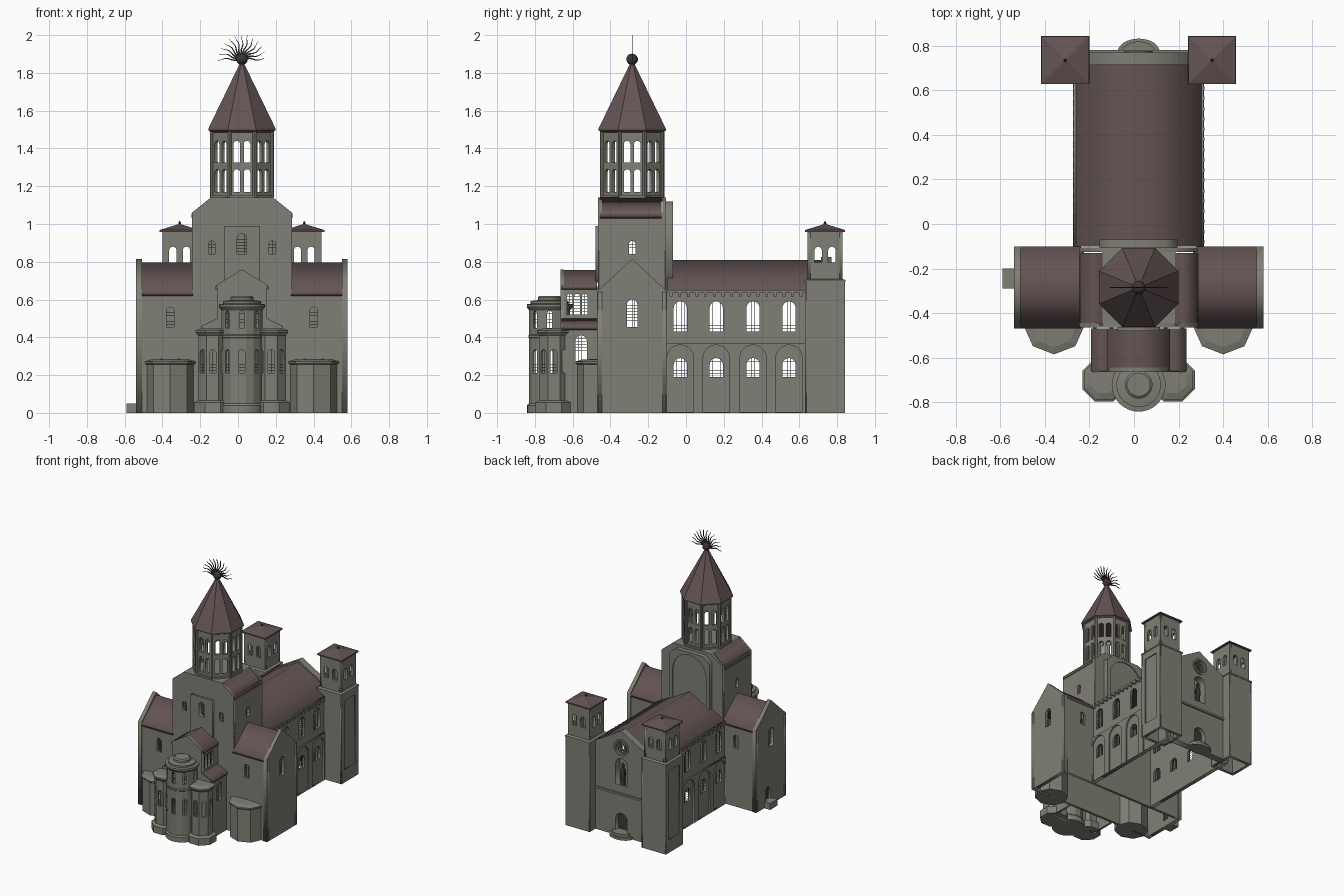
import bpy, bmesh, math
from mathutils import Matrix, Vector

if "Cube" in bpy.data.objects:
    bpy.data.objects.remove(bpy.data.objects["Cube"])

def material(name, rgb):
    m = bpy.data.materials.new(name)
    m.diffuse_color = (*rgb, 1)
    m.use_nodes = True
    m.node_tree.nodes["Principled BSDF"].inputs["Base Color"].default_value = m.diffuse_color
    return m

STONE = material("grey stone", (0.215, 0.213, 0.18))
ROOF = material("brown roof tile", (0.128, 0.088, 0.088))
DARK = material("dark metal", (0.045, 0.037, 0.035))
C, YC = 0.021, -0.285          # church axis, crossing centre

def add(name, mesh, mat):
    mesh.materials.clear()
    mesh.materials.append(mat)
    o = bpy.data.objects.new(name, mesh)
    bpy.context.collection.objects.link(o)
    return o

def box(name, x0, x1, y0, y1, z0, z1, mat=STONE):
    bm = bmesh.new()
    m = Matrix.Translation(((x0+x1)/2, (y0+y1)/2, (z0+z1)/2)) @ Matrix.Diagonal((x1-x0, y1-y0, z1-z0, 1))
    bmesh.ops.create_cube(bm, size=1, matrix=m)
    me = bpy.data.meshes.new(name)
    bm.to_mesh(me)
    return add(name, me, mat)

def lathe(name, at, prof, n=16, rot=0.0, sy=1.0, mat=STONE):
    """Stack of n-sided rings (radius, z) around a vertical axis."""
    bm = bmesh.new()
    rings = []
    for r, z in prof:
        rings.append([bm.verts.new((at[0] + r*math.cos(rot + i*math.tau/n),
                                    at[1] + sy*r*math.sin(rot + i*math.tau/n), z)) for i in range(n)])
    for a, b in zip(rings, rings[1:]):
        for i in range(n):
            bm.faces.new((a[i], a[(i+1) % n], b[(i+1) % n], b[i]))
    bm.faces.new(rings[0])
    bm.faces.new(rings[-1])
    bmesh.ops.recalc_face_normals(bm, faces=bm.faces)
    me = bpy.data.meshes.new(name)
    bm.to_mesh(me)
    return add(name, me, mat)

def arch(c, z0, z1, w, n=10):
    r = w/2
    return [(c-r, z0), (c+r, z0)] + [(c + r*math.cos(i*math.pi/n), z1-r + r*math.sin(i*math.pi/n)) for i in range(n+1)]

def circle(c, z, r, n=24):
    return [(c + r*math.cos(i*math.tau/n), z + r*math.sin(i*math.tau/n)) for i in range(n)]

def rect(a, b, z0, z1):
    return [(a, z0), (b, z0), (b, z1), (a, z1)]

def chevron(c, h, z0, z1, t=0.02):
    return [(c-h, z0), (c, z1), (c+h, z0), (c+h, z0-t), (c, z1-t), (c-h, z0-t)]

def gable(c, h, z0, z1):
    return [(c-h, 0), (c+h, 0), (c+h, z0), (c, z1), (c-h, z0)]

def panel(name, outline, holes=(), at=(0, 0, 0), ang=0.0, thick=0.02, mat=STONE, grille=False):
    """Upright slab with holes; ang 0 faces front, 90 faces right. Arch holes are (centre, z0, z1, width)."""
    a = math.radians(ang)
    n = Vector((math.sin(a), -math.cos(a), 0))
    o = Vector(at) - n*thick/2
    M = Matrix(((math.cos(a), 0, n.x, o.x), (math.sin(a), 0, n.y, o.y), (0, 1, 0, o.z), (0, 0, 0, 1)))
    cu = bpy.data.curves.new(name, 'CURVE')
    cu.dimensions, cu.fill_mode, cu.extrude = '2D', 'BOTH', thick/2
    for pts in [outline] + [arch(*h) if isinstance(h[0], (int, float)) else h for h in holes]:
        s = cu.splines.new('POLY')
        s.points.add(len(pts)-1)
        for p, q in zip(s.points, pts):
            p.co = (q[0], q[1], 0, 1)
        s.use_cyclic_u = True
    tmp = bpy.data.objects.new(name, cu)
    bpy.context.collection.objects.link(tmp)
    dg = bpy.context.evaluated_depsgraph_get()
    me = bpy.data.meshes.new_from_object(tmp.evaluated_get(dg))
    bpy.data.objects.remove(tmp)
    me.transform(M)
    add(name, me, mat)
    if grille:
        bm = bmesh.new()
        def bar(u, v, du, dv):
            bmesh.ops.create_cube(bm, size=1, matrix=M @ Matrix.Translation((u, v, 0)) @ Matrix.Diagonal((du, dv, 0.002, 1)))
        for c, z0, z1, w in holes:
            r = w/2
            k = max(2, round(w/0.014))
            for i in range(1, k):
                d = -r + w*i/k
                top = z1 - r + math.sqrt(r*r - d*d)
                bar(c+d, (z0+top)/2, 0.0015, top-z0)
            m = round((z1-z0)/0.016)
            for i in range(1, m):
                v = z0 + (z1-z0)*i/m
                e = max(0, v-(z1-r))
                bar(c, v, 2*math.sqrt(r*r-e*e), 0.0015)
        gm = bpy.data.meshes.new(name + " grille")
        bm.to_mesh(gm)
        add(name + " grille", gm, DARK)

def ring_walls(name, at, apothem, n, z0, z1, holes, every=1, thick=0.012, grille=True):
    h = apothem*math.tan(math.pi/n)
    for i in range(n):
        t = i*360/n
        p = (at[0] + apothem*math.sin(math.radians(t)), at[1] - apothem*math.cos(math.radians(t)), 0)
        hs = holes if i % every == 0 else ()
        panel(name, rect(-h, h, z0, z1), hs, p, t, thick, grille=grille and bool(hs))

# --- transept and crossing ---
front = [(-.56, 0), (.56, 0), (.56, .64), (.265, .64), (.265, 1.06), (.165, 1.14),
         (-.165, 1.14), (-.265, 1.06), (-.265, .64), (-.56, .64)]
side_w = [(s*.38, .455, .56, .04) for s in (-1, 1)]
panel("crossing front wall", front, side_w + [(s*.16, .84, .91, .035) for s in (-1, 1)] + [(0, .84, .95, .05)],
      (C, -.465, 0), 0, .02, grille=True)
panel("crossing back wall", front, side_w, (C, -.105, 0), 180, .02, grille=True)
panel("crossing front projection", rect(-.095, .095, .69, .99), [(0, .84, .95, .05)], (C, -.48, 0), 0, .016)
bw = [(-.175, .6), (.175, .6), (.175, 1.07), (.12, 1.12), (-.12, 1.12), (-.175, 1.07)]
panel("crossing back gable", bw, (), (C, -.078, 0), 180, .03)
panel("crossing back arch frame", bw, [(0, .62, 1.1, .29)], (C, -.07, 0), 180, .01)
box("crossing top slab", C-.165, C+.165, -.465, -.11, 1.12, 1.14)
for s in (-1, 1):
    x = lambda d: C + s*d
    win = (s*YC, .455, .6, .055)
    hs = [win] + ([(.245, .05, .15, .05)] if s < 0 else [])
    panel("transept gable", gable(s*YC, .185, .645, .815), hs, (x(.56), 0, 0), s*90, .03, grille=True)
    panel("transept roof", chevron(s*YC, .184, .64, .795), (), (x(.53), 0, 0), s*90, .27, ROOF)
    panel("crossing side wall", rect(*sorted((s*-.46, s*-.11)), .6, 1.06), [(s*YC, .84, .91, .035)],
          (x(.265), 0, 0), s*90, .02, grille=True)
    panel("crossing side roof", [(s*.268, 1.055), (s*.163, 1.142), (s*.163, 1.12), (s*.268, 1.03)], (),
          (C, -.455, 0), 0, .325, ROOF)
    # polygonal transept chapels
    lathe("transept chapel", (x(.38), -.46), [(.126, 0), (.126, .255), (.135, .262), (.135, .272), (.1, .282), (0.01, .286)],
          8, 0, .93)
box("side door step", -.59, -.535, -.29, -.2, 0, .05)
box("side door leaf", -.525, -.515, -.28, -.21, .04, .16, DARK)

# --- octagonal lantern, spire and sunburst ---
ring_walls("lantern wall", (C, YC), .16, 8, 1.14, 1.5,
           [(u, a, b, .034) for u in (-.027, .027) for a, b in ((1.17, 1.29), (1.325, 1.44))], 1, .02, False)
R8, T8 = 1/math.cos(math.pi/8), math.pi/8
for i in range(8):
    t = T8 + i*math.pi/4
    lathe("lantern column", (C + .172*math.cos(t), YC + .172*math.sin(t)), [(.011, 1.14), (.011, 1.49)], 8)
lathe("lantern base", (C, YC), [(.168*R8, 1.135), (.168*R8, 1.152)], 8, T8)
lathe("spire roof", (C, YC), [(.16*R8, 1.485), (.178*R8, 1.495), (.178*R8, 1.505), (.012, 1.85)], 8, T8, 1, ROOF)
lathe("spire ball", (C, YC), [(.03*math.sin(i*math.pi/10) + .0005, 1.872 - .03*math.cos(i*math.pi/10)) for i in range(11)],
      16, 0, 1, DARK)
for k in range(13):
    t = k*math.pi/12
    left, right = [], []
    for i in range(11):
        q = i/10
        r, off, w = .02 + .108*q, .005*math.sin(math.tau*q*1.3), .0045*(1-q) + .0006
        for lst, d in ((left, off+w), (right, off-w)):
            lst.append((r*math.cos(t) - d*math.sin(t), r*math.sin(t) + d*math.cos(t)))
    panel("sunburst ray", right + left[::-1], (), (C, YC-.002, 1.872), 0, .005, DARK)

# --- nave ---
bays = (-.03, .16, .355, .545)
panel("nave roof", chevron(0, .282, .655, .81), (), (C, -.1, 0), 0, .82, ROOF)
for s in (-1, 1):
    span = sorted((s*-.1, s*.74))
    hs = [(s*y, a, b, .07) for y in bays for a, b in ((.19, .29), (.43, .59))]
    panel("nave wall", rect(*span, 0, .65), hs, (C + s*.283, 0, 0), s*90, .02, grille=True)
    panel("nave blind arcade", rect(*span, 0, .37), [(s*y, .004, .36, .14) for y in bays], (C + s*.294, 0, 0), s*90, .012)
    panel("nave cornice", rect(*span, .635, .65), (), (C + s*.292, 0, 0), s*90, .012)
    for i in range(16):
        y = -.08 + i*.046
        box("nave corbel", *sorted((C + s*.28, C + s*.296)), y-.008, y+.008, .615, .65)

# --- entrance facade ---
panel("facade", gable(0, .277, .665, .825), [(0, .4, .61, .1), (0, .04, .18, .1), circle(0, .695, .055)],
      (C, .77, 0), 180, .055)
box("facade niche back", C-.08, C+.08, .7, .716, .38, .64)
box("door leaf", C-.07, C+.07, .72, .735, .03, .2, DARK)
box("facade ledge", C-.23, C+.23, .765, .782, .325, .34)
lathe("niche figure", (C, .75), [(.022, .4), (.018, .44), (.024, .5), (.01, .535), (.014, .55), (.003, .57)], 10, 0, .7, DARK)
panel("rose window ring", circle(0, .695, .063), [circle(0, .695, .05)], (C, .778, 0), 180, .02)
panel("rose window tracery", circle(0, .695, .053),
      [circle(.034*math.cos(i*math.pi/4), .695 + .034*math.sin(i*math.pi/4), .011, 12) for i in range(8)]
      + [circle(0, .695, .016, 12)], (C, .76, 0), 180, .01)
lathe("entrance steps", (C, .77), [(.095, 0), (.095, .02), (.075, .02), (.075, .04)], 32, 0, .66)

# --- facade towers ---
for s in (-1, 1):
    tx, ty = C + s*.33, .736
    for a in (0, 90, 180, 270):
        n = (math.sin(math.radians(a)), -math.cos(math.radians(a)))
        p = lambda d: (tx + d*n[0], ty + d*n[1], 0)
        outer = a == (90 if s > 0 else 270)
        panel("tower shaft", rect(-.1, .1, 0, .7), (), p(.098), a, .015)
        panel("tower facing", rect(-.105, .105, 0, .7), [rect(-.065, .065, .1, .64)] if outer else (), p(.105), a, .008)
        panel("tower belfry", rect(-.092, .092, .7, .965), [(u, .795, .88, .038) for u in (-.036, .036)], p(.092), a, .016)
    r2, q = math.sqrt(2), math.pi/4
    lathe("tower cornice", (tx, ty), [(.108*r2, .692), (.108*r2, .703), (.092*r2, .71)], 4, q)
    lathe("tower roof", (tx, ty), [(.106*r2, .958), (.106*r2, .968), (.004, 1.0)], 4, q, 1, ROOF)
    lathe("tower finial", (tx, ty), [(.007, .985), (.007, 1.005), (.002, 1.015)], 8, 0, 1, DARK)

# --- choir ---
panel("choir end wall", [(-.21, 0), (.21, 0), (.21, .46), (.13, .5), (.13, .68), (0, .76), (-.13, .68), (-.13, .5), (-.21, .46)],
      (), (C, -.665, 0), 0, .02)
panel("choir roof", chevron(0, .14, .672, .757), (), (C, -.66, 0), 0, .19, ROOF)
for s in (-1, 1):
    span = sorted((s*-.655, s*-.46))
    panel("choir clerestory", rect(*span, .44, .67), [(s*y, .52, .63, .03) for y in (-.616, -.577, -.536)],
          (C + s*.13, 0, 0), s*90, .016, grille=True)
    panel("choir aisle wall", rect(*span, 0, .46), [(s*-.555, .27, .41, .06)], (C + s*.205, 0, 0), s*90, .016, grille=True)
    panel("choir aisle roof", [(s*.215, .46), (s*.125, .503), (s*.125, .485), (s*.215, .44)], (), (C, -.66, 0), 0, .19, ROOF)
    # side apses
    at = (C + s*.155, -.7)
    ring_walls("side apse wall", at, .077, 8, .03, .43, [(0, .21, .335, .034)])
    lathe("side apse plinth", at, [(.098*R8, 0), (.098*R8, .055), (.08*R8, .065)], 8, T8)
    lathe("side apse cap", at, [(.078*R8, .41), (.09*R8, .425), (.09*R8, .437), (.06*R8, .447)], 8, T8)

# --- main apse ---
ap = (C, -.722)
ring_walls("main apse wall", ap, .109, 16, .02, .57, [(0, .21, .335, .03), (0, .45, .54, .026)], 2)
lathe("main apse plinth", ap, [(.119, 0), (.119, .04), (.111, .05)], 32)
lathe("main apse cornice", ap, [(.11, .545), (.121, .56), (.121, .575), (.1, .578), (.1, .592), (.062, .597),
                                (.062, .612), (.052, .62)], 32)
lathe("main apse string course", ap, [(.11, .395), (.115, .4), (.115, .41), (.11, .415)], 16, math.pi/16)
